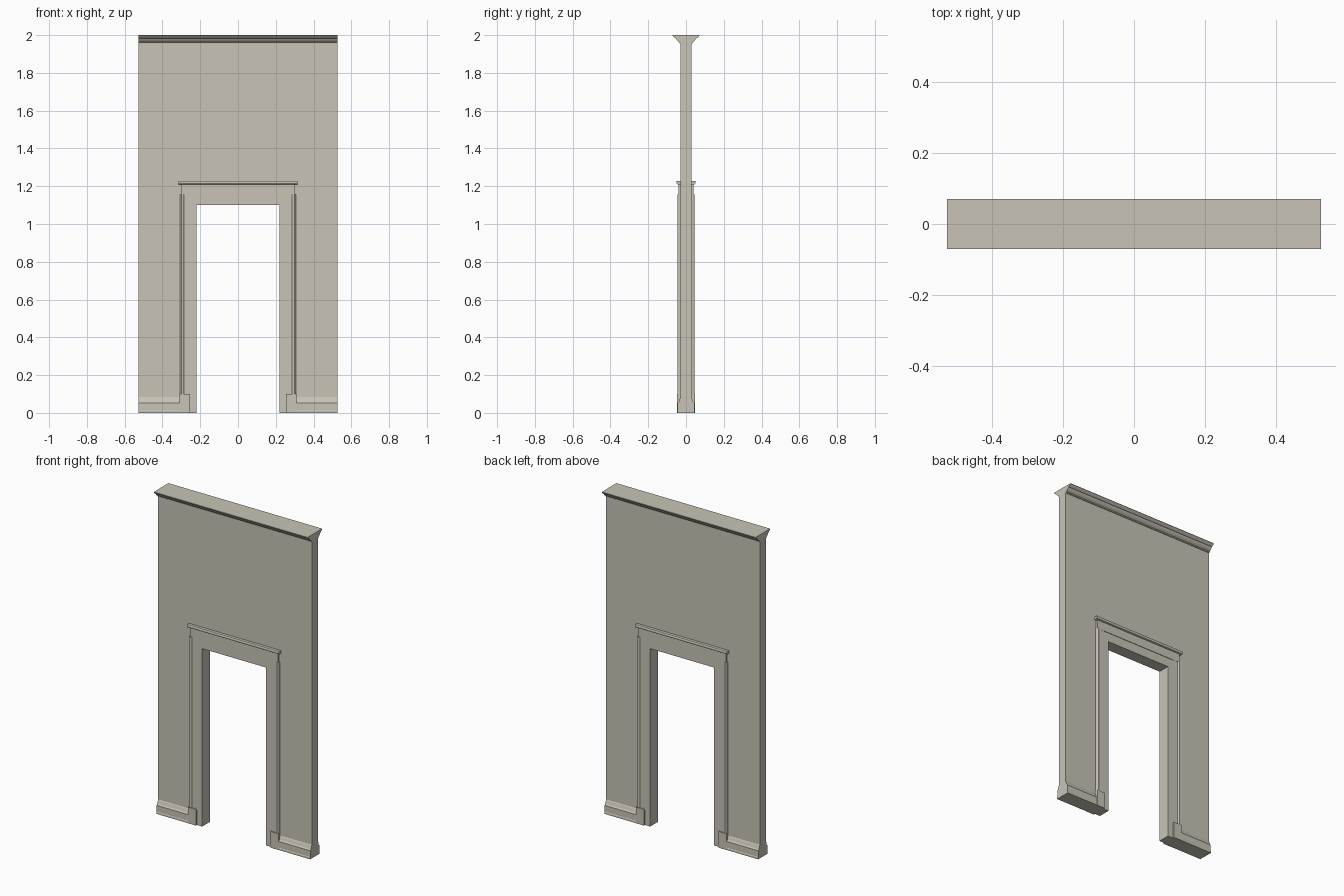
import bpy
import bmesh
from mathutils import Vector

cube = bpy.data.objects.get("Cube")
if cube:
    bpy.data.objects.remove(cube)

plaster = bpy.data.materials.new("warm_plaster")
plaster.use_nodes = True
COLOUR = (0.58, 0.55, 0.47, 1)
plaster.diffuse_color = COLOUR
plaster.node_tree.nodes["Principled BSDF"].inputs["Base Color"].default_value = COLOUR

HALF = 0.526     # half the wall width
WALL_Y = 0.029   # half the wall thickness
OPEN_X, OPEN_Z = 0.219, 1.10


def prism(name, points, axis, start, end, mirror=(False, False)):
    """Extrude a closed outline along x (y,z points), y (x,z) or z (x,y)."""
    def place(a, b, t):
        return {"x": (t, a, b), "y": (a, t, b), "z": (a, b, t)}[axis]
    bm = bmesh.new()
    face = bm.faces.new([bm.verts.new(place(a, b, start)) for a, b in points])
    grown = bmesh.ops.extrude_face_region(bm, geom=[face], use_keep_orig=True)
    moved = [v for v in grown["geom"] if isinstance(v, bmesh.types.BMVert)]
    bmesh.ops.translate(bm, verts=moved, vec=Vector(place(0, 0, end - start)))
    bmesh.ops.recalc_face_normals(bm, faces=bm.faces)
    mesh = bpy.data.meshes.new(name)
    bm.to_mesh(mesh)
    bm.free()
    mesh.materials.append(plaster)
    obj = bpy.data.objects.new(name, mesh)
    bpy.context.collection.objects.link(obj)
    if any(mirror):
        mod = obj.modifiers.new("Mirror", "MIRROR")
        mod.use_axis = (mirror[0], mirror[1], False)
        mod.use_mirror_merge = False
    return obj


def both_faces(half_profile):
    """Close a half profile (y,z), listed upwards, with its reflection."""
    return half_profile + [(-y, z) for y, z in reversed(half_profile)]


def arch(outer_x, outer_z, inner_x, inner_z):
    """Outline around a doorway, open at the floor."""
    half = [(inner_x, inner_z), (inner_x, 0), (outer_x, 0), (outer_x, outer_z)]
    return half + [(-x, z) for x, z in reversed(half)]


# Wall with doorway; the lining hides the rough opening
prism("wall", arch(HALF, 1.99, 0.235, 1.12), "y", -WALL_Y, WALL_Y)
prism("door_lining", arch(0.257, 1.158, OPEN_X, OPEN_Z), "y", -0.037, 0.037)

# Crown moulding along the top: fillet, cove and upper lip
crown = [(0.028, 1.955), (0.033, 1.956), (0.034, 1.962), (0.039, 1.965),
         (0.045, 1.970), (0.050, 1.976), (0.054, 1.983), (0.059, 1.985),
         (0.066, 1.991), (0.071, 1.997), (0.071, 2.0)]
prism("crown_moulding", both_faces(crown), "x", -HALF, HALF)

# Baseboards either side of the doorway
base = [(0.046, 0), (0.046, 0.01), (0.044, 0.013), (0.044, 0.052),
        (0.038, 0.060), (0.032, 0.078), (WALL_Y, 0.083)]
prism("baseboard", both_faces(base), "x", 0.30, HALF, (True, False))

# Plinth blocks under the casing
prism("casing_plinth", [(0.255, 0), (0.309, 0), (0.309, 0.10), (0.255, 0.10)],
      "y", -0.047, 0.047, (True, False))

# Moulded casing: flat band with a raised rounded outer edge
casing = [(0.254, 0.02), (0.254, 0.039), (0.286, 0.039), (0.289, 0.043),
          (0.294, 0.045), (0.300, 0.045), (0.304, 0.042), (0.306, 0.037),
          (0.306, 0.02)]
prism("casing_moulding", casing, "z", 0.09, 1.156, (True, True))

# Header board and its small projecting cap
prism("header_board", [(-0.302, 1.155), (0.302, 1.155), (0.302, 1.215), (-0.302, 1.215)],
      "y", -0.040, 0.040)
cap = [(0.041, 1.209), (0.048, 1.212), (0.051, 1.217), (0.051, 1.223), (0.048, 1.228)]
prism("header_cap", both_faces(cap), "x", -0.314, 0.314)
